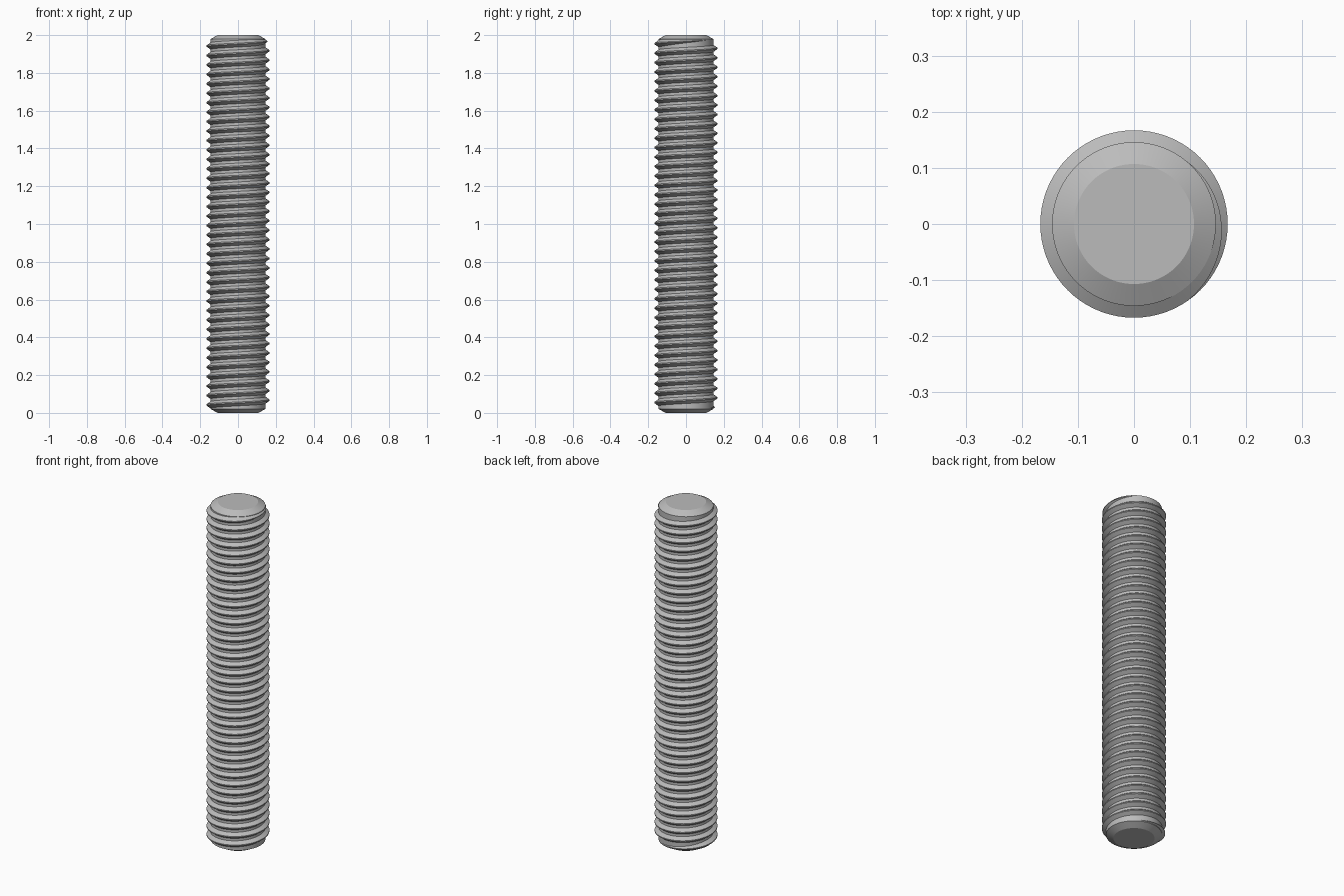
import bpy
import bmesh
from math import cos, sin, radians

if "Cube" in bpy.data.objects:
    bpy.data.objects.remove(bpy.data.objects["Cube"], do_unlink=True)

LENGTH, CORE_R, CREST_R, TIP_R = 2.0, 0.146, 0.167, 0.107
CHAMFER, PITCH, TURNS, SEGMENTS = 0.021, 0.05, 39, 72
START_ANGLE, RUNOUT = 55, 110  # degrees
BASE_HALF, CREST_HALF = 0.0185, 0.003

steel = bpy.data.materials.new("grey steel")
steel.use_nodes = True
colour = (0.5, 0.5, 0.5, 1)
steel.diffuse_color = colour
steel.node_tree.nodes["Principled BSDF"].inputs["Base Color"].default_value = colour


def finish(bm, name):
    bmesh.ops.recalc_face_normals(bm, faces=bm.faces)
    mesh = bpy.data.meshes.new(name)
    bm.to_mesh(mesh)
    bm.free()
    mesh.materials.append(steel)
    obj = bpy.data.objects.new(name, mesh)
    bpy.context.collection.objects.link(obj)
    bpy.ops.object.select_all(action="DESELECT")
    obj.select_set(True)
    bpy.context.view_layer.objects.active = obj
    bpy.ops.object.shade_smooth_by_angle(angle=radians(20))


def skin(bm, rings, closed):
    """Bridge consecutive rings of vertices and cap both ends."""
    for a, b in zip(rings, rings[1:]):
        count = len(a)
        for i in range(count if closed else count - 1):
            j = (i + 1) % count
            bm.faces.new((a[i], a[j], b[j], b[i]))
    bm.faces.new(rings[0])
    bm.faces.new(rings[-1])


# Core rod with a chamfer at each end
bm = bmesh.new()
profile = [(TIP_R, 0), (CORE_R, CHAMFER), (CORE_R, LENGTH - CHAMFER), (TIP_R, LENGTH)]
rings = []
for r, z in profile:
    angles = [radians(360 * i / SEGMENTS) for i in range(SEGMENTS)]
    rings.append([bm.verts.new((r * cos(a), r * sin(a), z)) for a in angles])
skin(bm, rings, True)
finish(bm, "rod_core")

# Right-handed thread ridge that fades into the core at both ends
bm = bmesh.new()
steps = TURNS * SEGMENTS
step_angle = 360 / SEGMENTS
z_start = (LENGTH - TURNS * PITCH) / 2
root_r = CORE_R - 0.001
rings = []
for s in range(steps + 1):
    fade = max(0.01, min(1, min(s, steps - s) * step_angle / RUNOUT))
    crest_r = root_r + (CREST_R - root_r) * fade
    angle = radians(START_ANGLE + s * step_angle)
    z = z_start + PITCH * s / SEGMENTS
    section = [(root_r, -BASE_HALF), (crest_r, -CREST_HALF),
               (crest_r, CREST_HALF), (root_r, BASE_HALF)]
    rings.append([bm.verts.new((r * cos(angle), r * sin(angle), z + h * fade))
                  for r, h in section])
skin(bm, rings, False)
finish(bm, "thread_ridge")
